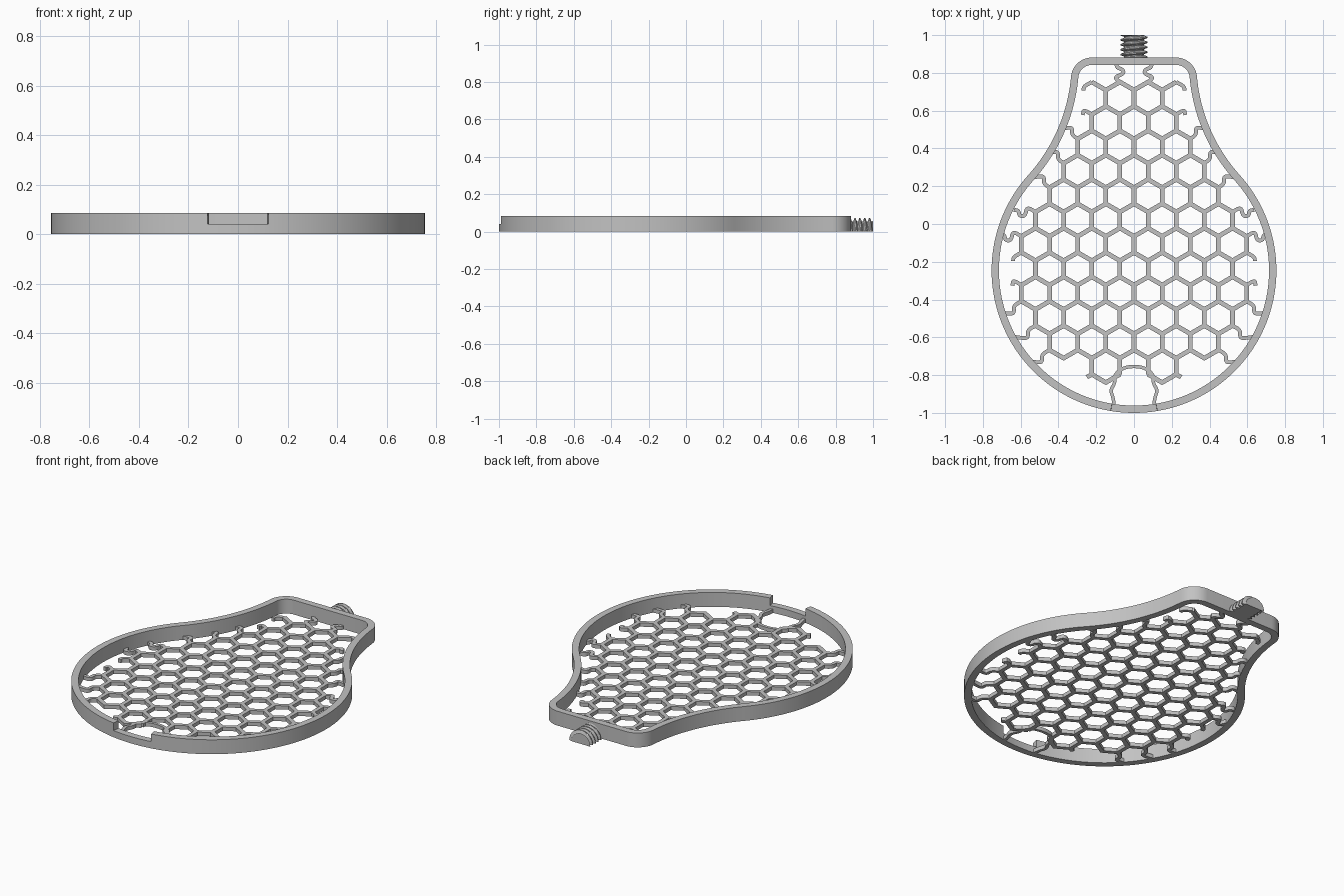
import bpy, bmesh
from math import sin, cos, pi, radians, asin, sqrt
from mathutils import Vector

cube = bpy.data.objects.get("Cube")
if cube:
    bpy.data.objects.remove(cube)

grey = bpy.data.materials.new("plain grey")
grey.use_nodes = True
grey.diffuse_color = (0.54, 0.54, 0.54, 1)
grey.node_tree.nodes["Principled BSDF"].inputs["Base Color"].default_value = (0.54, 0.54, 0.54, 1)


def finish(name, bm, angle=30):
    bmesh.ops.recalc_face_normals(bm, faces=bm.faces)
    mesh = bpy.data.meshes.new(name)
    bm.to_mesh(mesh)
    bm.free()
    mesh.materials.append(grey)
    obj = bpy.data.objects.new(name, mesh)
    bpy.context.collection.objects.link(obj)
    bpy.ops.object.select_all(action='DESELECT')
    obj.select_set(True)
    bpy.context.view_layer.objects.active = obj
    bpy.ops.object.shade_smooth_by_angle(angle=radians(angle))


def ribbon(bm, path, width, height, closed=False):
    """Upright wall along a path with mitred corners; height(p) gives its top."""
    pts = [Vector(p) for p in path]
    last = len(pts) - 1
    rings = []
    for i, p in enumerate(pts):
        a = (p - pts[i - 1]).normalized() if i or closed else None
        b = (pts[(i + 1) % len(pts)] - p).normalized() if i < last or closed else None
        a, b = a or b, b or a
        t = (a + b).normalized()
        n = Vector((-t.y, t.x)) * (width / 2 / max(0.5, t.dot(a)))
        rings.append([bm.verts.new((*(p + n * s), z))
                      for s, z in ((1, 0), (1, height(p)), (-1, height(p)), (-1, 0))])
    for r, q in zip(rings, rings[1:] + rings[:1] if closed else rings[1:]):
        for j in range(4):
            bm.faces.new((r[j], r[j - 1], q[j - 1], q[j]))
    if not closed:
        bm.faces.new(rings[0])
        bm.faces.new(rings[-1])


def rounded(path, passes=2):
    """Corner cutting that turns a few points into a soft curve."""
    pts = [Vector(p) for p in path]
    for _ in range(passes):
        new = [pts[0]]
        for p, q in zip(pts, pts[1:]):
            new += [p.lerp(q, 0.25), p.lerp(q, 0.75)]
        pts = new + [pts[-1]]
    return pts


def arc(cx, cy, r, start, end, n):
    return [(cx + r * cos(start + (end - start) * i / n),
             cy + r * sin(start + (end - start) * i / n)) for i in range(n + 1)]


def mirrored(path):
    return [(-p[0], p[1]) for p in path]


# Rim: round bowl with a front notch, hollow neck side, rounded shoulder, mirrored
WALL, NOTCH = 0.039, 0.12
BOWL, CY, NECK, CORNER = 0.754 - WALL / 2, -0.246, 0.897 + WALL / 2, 0.11 - WALL / 2
join, lean = radians(42), radians(5)
gap = asin(NOTCH / BOWL)
nx, ny = (BOWL + NECK) * cos(join), CY + (BOWL + NECK) * sin(join)
sx, sy = nx - NECK * cos(lean), ny - NECK * sin(lean)


def rim_height(p):
    return 0.04 if p.y < 0 and abs(p.x) < NOTCH - 0.0001 else 0.085


half = arc(0, CY, BOWL, -pi / 2, gap - 0.001 - pi / 2, 5)
half += arc(0, CY, BOWL, gap - pi / 2, join, 60)
half += arc(nx, ny, NECK, pi + join, pi + lean, 20)[1:]
half += arc(sx - CORNER * cos(lean), sy - CORNER * sin(lean), CORNER, lean, pi / 2, 12)[1:]
bm = bmesh.new()
ribbon(bm, half + mirrored(half)[:0:-1], WALL, rim_height, closed=True)
finish("rim", bm)

# Honeycomb: rows of upright walls joined by zigzags
PITCH, TOP_ROW = 0.129, 0.666
SIDE = PITCH / 1.5
STEP = 0.0745
STRUT = 0.024
reach = [2, 3, 4, 5, 6, 7, 8, 7, 8, 7, 6, 3]  # outermost wall of each row
rows = len(reach)


def comb_height(p):
    return 0.022


def row_y(k):
    return TOP_ROW - PITCH * k


def zig_reach(k):
    return max(reach[k], reach[k + 1]) if k >= 0 else reach[0] + 1


def zig_point(k, i):
    """Vertex i of the zigzag under row k."""
    mid = row_y(k) - PITCH / 2
    foot_of_wall = (i - k) % 2 == 0
    return Vector((i * STEP, mid + (SIDE / 4 if foot_of_wall else -SIDE / 4)))


bm = bmesh.new()
for k, n in enumerate(reach):
    for i in range(-n, n + 1, 2):
        ribbon(bm, [(i * STEP, row_y(k) - SIDE / 2), (i * STEP, row_y(k) + SIDE / 2)],
               STRUT, comb_height)
for k in range(-1, rows - 1):
    n = zig_reach(k)
    ribbon(bm, [zig_point(k, i) for i in range(-n, n + 1)], STRUT, comb_height)
for s in (-1, 1):
    line = [zig_point(rows - 1, s * i) for i in (1, 2, 3)]
    line.append(line[-1].lerp(zig_point(rows - 1, s * 4), 0.35))
    ribbon(bm, line, STRUT, comb_height)
finish("honeycomb", bm)

# Wavy springs that tie the honeycomb to the rim, and short hooked free ends
dipping = [(0, 0), (0.045, 0.026), (0.055, -0.022), (0.085, -0.022), (0.09, 0.008), (0.115, 0.01)]
falling = [(0, 0), (0.042, -0.024), (0.038, -0.065), (0.075, -0.065), (0.11, -0.06)]
climbing = [(0.75 * x, -0.9 * y) for x, y in falling]
drop_hook = [(0, 0), (0.042, -0.024), (0.044, -0.045)]
lift_hook = [(0, 0), (0.043, 0.025), (0.048, -0.003)]
springs = {-1: drop_hook, 0: lift_hook, 1: climbing, 2: climbing, 3: climbing, 4: dipping,
           5: dipping, 6: drop_hook, 7: lift_hook, 8: falling, 9: falling, 10: falling}
bm = bmesh.new()
for k, shape in springs.items():
    root = zig_point(k, zig_reach(k))
    path = [root + Vector(p) for p in shape]
    for side in (path, mirrored(path)):
        ribbon(bm, rounded(side), STRUT * 0.85, comb_height)
peak = zig_point(-1, 1)
neck_spring = [peak + Vector(p) for p in
               ((0, 0), (0.03, 0.024), (-0.02, 0.044), (-0.015, 0.066), (0.02, 0.078), (0.016, 0.112))]
for side in (neck_spring, mirrored(neck_spring)):
    ribbon(bm, rounded(side), STRUT * 0.85, comb_height)
finish("rim_springs", bm, 40)

# Arched spring behind the notch
bm = bmesh.new()
leg = [(0.105, -0.965), (0.11, -0.92), (0.125, -0.88), (0.1, -0.84), (0.105, -0.8), (0.06, -0.762)]
ribbon(bm, rounded(leg + [(0, -0.752)] + mirrored(leg)[::-1]), 0.018, comb_height)
finish("notch_arch", bm, 40)

# Half-round threaded stem at the back
bm = bmesh.new()
THREAD, CORE, DEPTH, SEGS, SLICES = 0.026, 0.054, 0.018, 24, 60
rings = []
for j in range(SLICES + 1):
    y = 0.87 + 0.13 * j / SLICES
    ring = []
    for i in range(SEGS + 1):
        t = pi * i / SEGS
        wave = abs(2 * ((y / THREAD + t / (2 * pi)) % 1) - 1)
        r = CORE + DEPTH * min(1, max(0, wave * 2 - 0.5))
        ring.append(bm.verts.new((r * cos(t), y, r * sin(t))))
    rings.append(ring)
for a, b in zip(rings, rings[1:]):
    for i in range(SEGS + 1):
        bm.faces.new((a[i], a[i - 1], b[i - 1], b[i]))
bm.faces.new(rings[0])
bm.faces.new(rings[-1])
finish("threaded_stem", bm)
